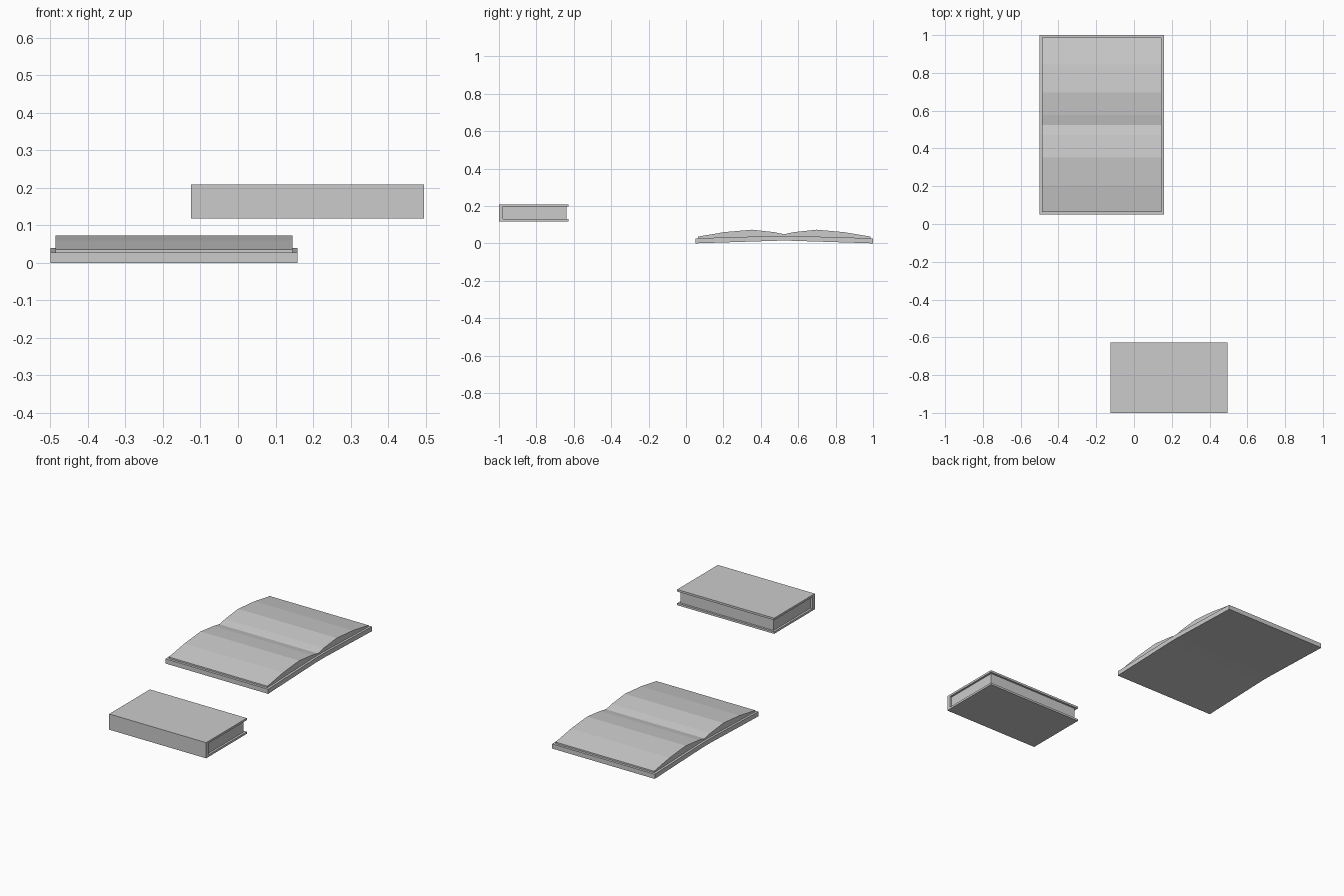
import bpy, bmesh

if "Cube" in bpy.data.objects:
    bpy.data.objects.remove(bpy.data.objects["Cube"])


def extrude_profile(name, profile, x0, x1):
    """Closed y-z profile swept along x."""
    bm = bmesh.new()
    face = bm.faces.new([bm.verts.new((x0, y, z)) for y, z in profile])
    res = bmesh.ops.extrude_face_region(bm, geom=[face])
    moved = [g for g in res["geom"] if isinstance(g, bmesh.types.BMVert)]
    bmesh.ops.translate(bm, verts=moved, vec=(x1 - x0, 0, 0))
    bmesh.ops.recalc_face_normals(bm, faces=bm.faces)
    mesh = bpy.data.meshes.new(name)
    bm.to_mesh(mesh)
    bm.free()
    obj = bpy.data.objects.new(name, mesh)
    bpy.context.collection.objects.link(obj)
    return obj


def mirrored(half, mid):
    """Complete a half profile by reflecting it about y = mid."""
    return half + [(2 * mid - y, z) for y, z in reversed(half) if abs(y - mid) > 1e-6]


# Closed book: C-shaped cover with the spine at the front
y0, y1, z0, z1 = -1.0, -0.628, 0.118, 0.209
t, spine, inset = 0.012, 0.022, 0.012
bx0, bx1 = -0.125, 0.496
extrude_profile("closed_book_cover",
                [(y0, z0), (y1, z0), (y1, z0 + t), (y0 + spine, z0 + t),
                 (y0 + spine, z1 - t), (y1, z1 - t), (y1, z1), (y0, z1)], bx0, bx1)

# Closed book: page block
extrude_profile("closed_book_pages",
                [(y0 + spine, z0 + t), (y1 - inset, z0 + t),
                 (y1 - inset, z1 - t), (y0 + spine, z1 - t)],
                bx0 + inset, bx1 - inset)

# Open book: two cover boards sloping up to a narrow spine strip
mid = 0.525
bottom = mirrored([(0.05, 0.0), (0.487, 0.014)], mid)
top = mirrored([(0.05, 0.027), (0.487, 0.040)], mid)
extrude_profile("open_book_cover", bottom + top[::-1], -0.5, 0.158)

# Open book: two arched page stacks meeting at the gutter
pages_top = mirrored([(0.063, 0.036), (0.205, 0.060), (0.353, 0.073),
                      (0.472, 0.060), (mid, 0.049)], mid)
pages_bottom = mirrored([(0.063, 0.0274), (0.487, 0.040)], mid)
extrude_profile("open_book_pages", pages_bottom + pages_top[::-1], -0.487, 0.145)
